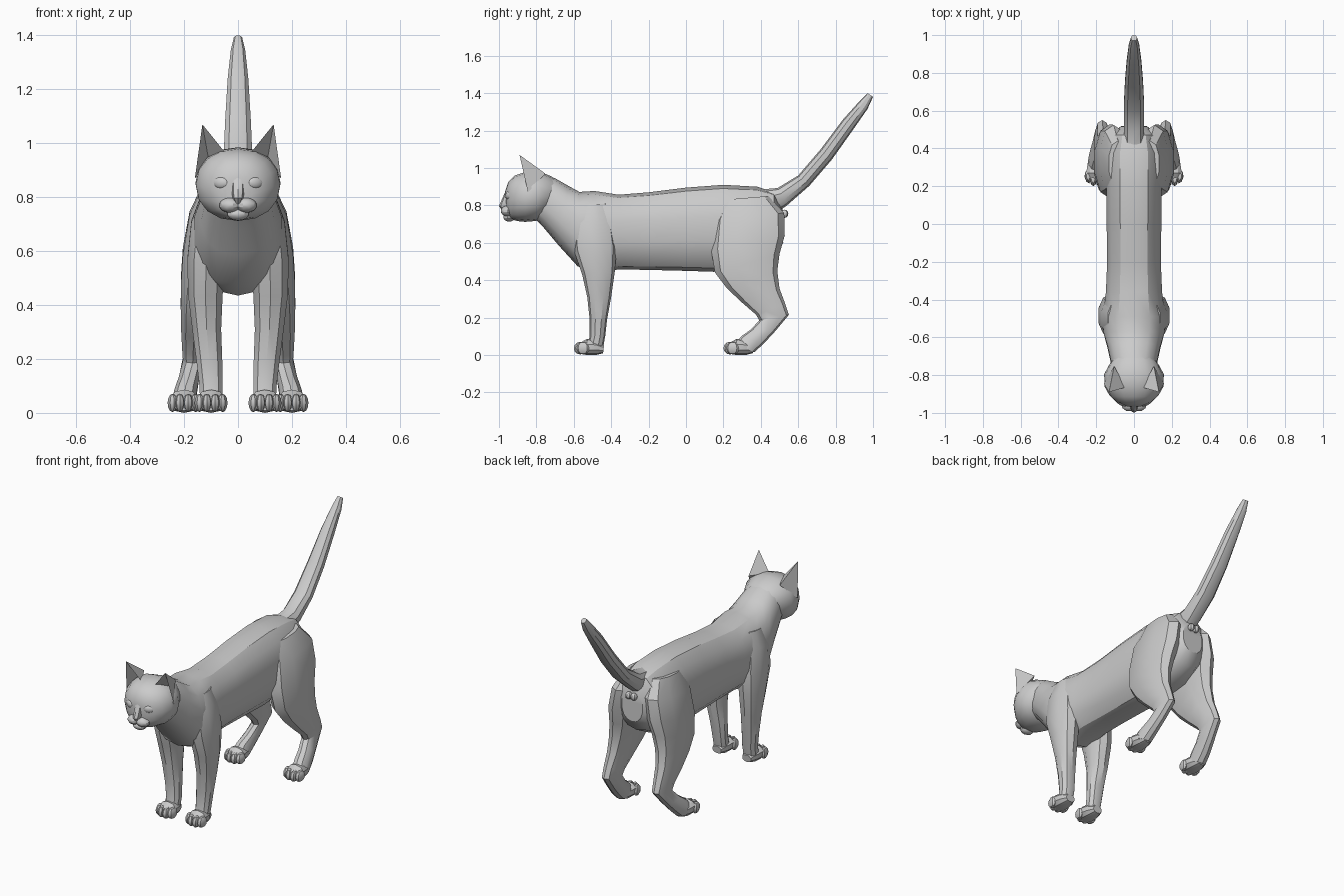
import bpy, bmesh
from math import sin, cos, pi, radians
from mathutils import Vector, Matrix


def finish(name, bm, mirror=False, angle=32):
    bmesh.ops.recalc_face_normals(bm, faces=bm.faces[:])
    me = bpy.data.meshes.new(name)
    bm.to_mesh(me)
    bm.free()
    ob = bpy.data.objects.new(name, me)
    bpy.context.collection.objects.link(ob)
    bpy.ops.object.select_all(action='DESELECT')
    ob.select_set(True)
    bpy.context.view_layer.objects.active = ob
    bpy.ops.object.shade_smooth_by_angle(angle=radians(angle))
    if mirror:
        m = ob.modifiers.new("mirror", 'MIRROR')
        m.use_clip = False
        m.use_mirror_merge = False
    return ob


def spow(v, p):
    return (abs(v) ** p) * (1 if v >= 0 else -1)


def loft(bm, rings, n=12, p=0.9):
    """Each ring: (y, z) of one edge, (y, z) of the opposite edge, centre x, half width."""
    loops = []
    for y1, z1, y2, z2, cx, hw in rings:
        a, b = Vector((cx, y1, z1)), Vector((cx, y2, z2))
        mid, half = (a + b) / 2, (a - b) / 2
        loops.append([bm.verts.new(mid + half * spow(cos(2 * pi * i / n), p)
                      + Vector((hw * spow(sin(2 * pi * i / n), p), 0, 0))) for i in range(n)])
    for r, s in zip(loops, loops[1:]):
        for i in range(n):
            j = (i + 1) % n
            bm.faces.new((r[i], r[j], s[j], s[i]))
    bm.faces.new(loops[0])
    bm.faces.new(loops[-1])


def ball(bm, loc, size, rot=0, u=10, v=7):
    mat = (Matrix.Translation(loc) @ Matrix.Rotation(radians(rot), 4, 'Z')
           @ Matrix.Diagonal((*size, 1)))
    bmesh.ops.create_uvsphere(bm, u_segments=u, v_segments=v, radius=1, matrix=mat)


# Torso and neck
bm = bmesh.new()
loft(bm, [
    (.515, .78, .52, .60, 0, .07),
    (.47, .87, .475, .53, 0, .125),
    (.38, .90, .36, .47, 0, .15),
    (.20, .91, .15, .445, 0, .15),
    (.00, .895, .00, .45, 0, .148),
    (-.20, .87, -.20, .455, 0, .145),
    (-.36, .857, -.36, .458, 0, .152),
    (-.49, .877, -.49, .435, 0, .168),
    (-.57, .872, -.58, .475, 0, .165),
    (-.63, .905, -.68, .585, 0, .142),
    (-.70, .945, -.76, .68, 0, .125),
    (-.75, .96, -.81, .73, 0, .11)], n=14, p=.85)
finish("body", bm)

# Head
bm = bmesh.new()
loft(bm, [
    (-.967, .875, -.955, .745, 0, .05),
    (-.95, .925, -.935, .726, 0, .095),
    (-.915, .96, -.90, .716, 0, .13),
    (-.86, .978, -.86, .712, 0, .156),
    (-.79, .985, -.80, .717, 0, .158),
    (-.72, .955, -.76, .74, 0, .128),
    (-.67, .92, -.72, .78, 0, .09)], n=16, p=.92)
finish("head", bm)

# Muzzle: bridge, nose tip and chin
bm = bmesh.new()
loft(bm, [
    (-.955, .90, -.93, .90, 0, .022),
    (-.972, .86, -.93, .86, 0, .022),
    (-.992, .815, -.93, .81, 0, .022),
    (-1.0, .797, -.93, .79, 0, .02),
    (-.985, .775, -.93, .775, 0, .008)], n=8)
ball(bm, (0, -.945, .737), (.042, .032, .024))
finish("nose_and_chin", bm)

bm = bmesh.new()
ball(bm, (.03, -.955, .77), (.04, .037, .028), 20)
finish("whisker_pads", bm, True)

# Eyes
bm = bmesh.new()
ball(bm, (.064, -.948, .853), (.031, .014, .022), 24, 12, 8)
finish("eyes", bm, True)

# Ears, hollow on the front
bm = bmesh.new()
tip, inner, outer, back, hollow = [bm.verts.new(c) for c in (
    (.132, -.89, 1.07), (.045, -.865, .962), (.16, -.845, .87),
    (.105, -.752, .97), (.11, -.80, .945))]
for f in ((inner, back, tip), (back, outer, tip), (tip, outer, hollow),
          (inner, tip, hollow), (inner, hollow, outer), (inner, outer, back)):
    bm.faces.new(f)
finish("ears", bm, True)

# Tail
bm = bmesh.new()
loft(bm, [
    (.40, .885, .47, .75, 0, .055),
    (.49, .893, .54, .80, 0, .056),
    (.60, .96, .66, .905, 0, .056),
    (.72, 1.10, .78, 1.045, 0, .05),
    (.84, 1.26, .89, 1.20, 0, .04),
    (.93, 1.36, .97, 1.315, 0, .028),
    (.97, 1.40, 1.0, 1.38, 0, .016)], n=10)
finish("tail", bm)

# Small bumps under the tail
bm = bmesh.new()
ball(bm, (.017, .525, .755), (.02, .022, .022), 0, 8, 6)
finish("rear_bumps", bm, True)

# Front legs
bm = bmesh.new()
loft(bm, [
    (-.57, .80, -.42, .81, .095, .045),
    (-.61, .70, -.39, .72, .108, .068),
    (-.60, .56, -.37, .58, .118, .073),
    (-.555, .43, -.38, .45, .121, .067),
    (-.528, .31, -.40, .31, .116, .056),
    (-.515, .19, -.422, .19, .106, .050),
    (-.515, .10, -.432, .10, .10, .045),
    (-.53, .04, -.445, .03, .10, .042)], n=10)
finish("front_legs", bm, True)

# Hind legs
bm = bmesh.new()
loft(bm, [
    (.20, .83, .44, .85, .085, .05),
    (.15, .72, .525, .76, .108, .075),
    (.135, .56, .528, .64, .128, .08),
    (.155, .44, .50, .54, .143, .072),
    (.22, .355, .488, .45, .155, .06),
    (.30, .28, .50, .355, .163, .05),
    (.375, .215, .53, .275, .167, .042),
    (.392, .185, .55, .215, .168, .038),
    (.345, .135, .475, .125, .182, .04),
    (.295, .10, .415, .06, .194, .044),
    (.265, .06, .365, .015, .20, .046)], n=10)
finish("hind_legs", bm, True)

# Paws with four toes each
for name, cx, f in (("front_paws", .10, -.60), ("hind_paws", .20, .20)):
    bm = bmesh.new()
    loft(bm, [
        (f + .025, .06, f + .025, .008, cx, .044),
        (f + .07, .086, f + .07, 0, cx, .055),
        (f + .12, .08, f + .12, 0, cx, .048),
        (f + .162, .055, f + .157, .01, cx, .03)], n=10)
    for dx, dy, rot in ((-.043, .05, 10), (-.016, .035, 3), (.016, .035, -3), (.043, .05, -10)):
        ball(bm, (cx + dx, f + dy, .037), (.0185, .035, .034), rot, 8, 6)
    finish(name, bm, True)
